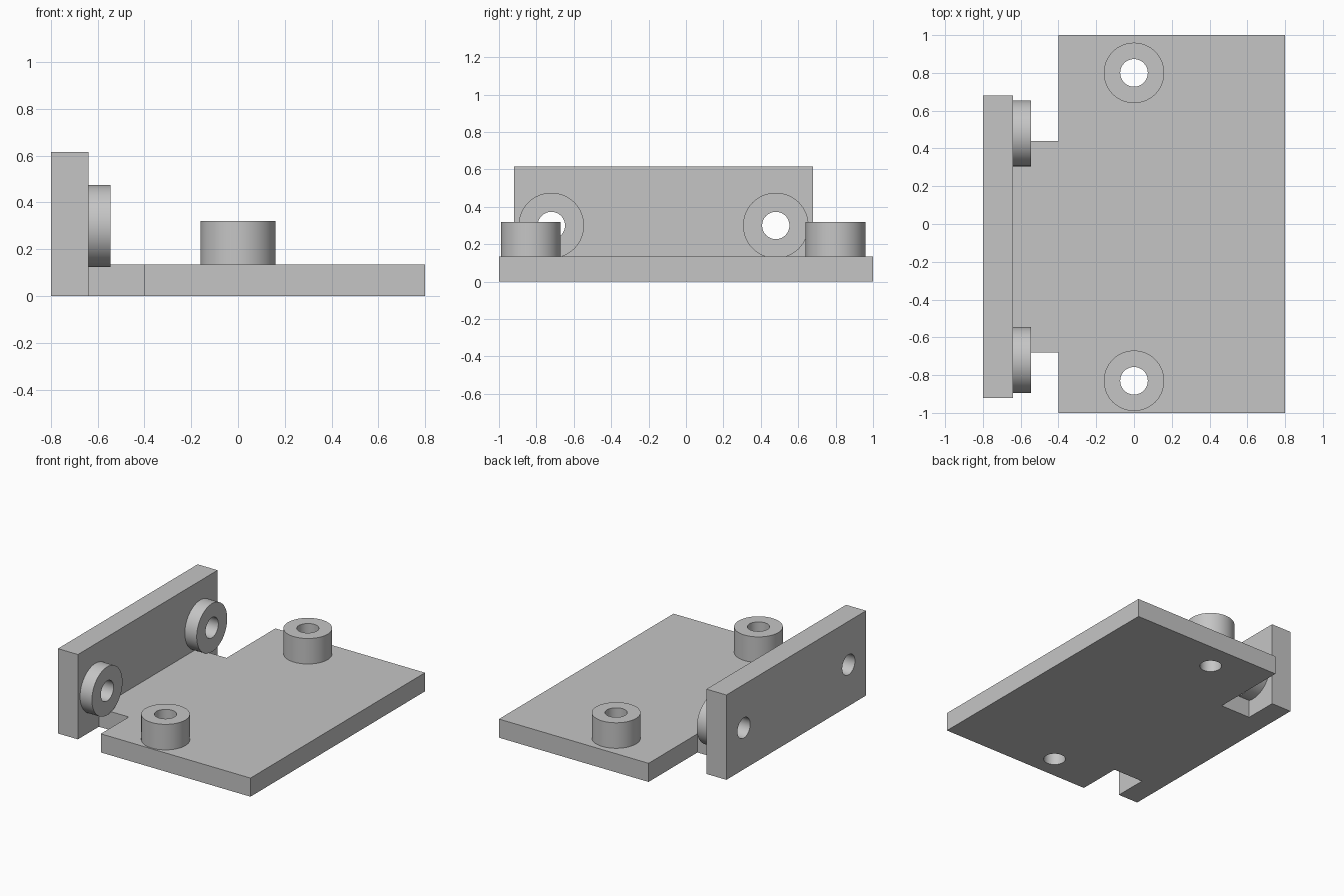
import bpy, bmesh, math
from mathutils import Matrix, Vector

default = bpy.data.objects.get("Cube")
if default:
    bpy.data.objects.remove(default, do_unlink=True)

grey = bpy.data.materials.new("plain_grey")
grey.use_nodes = True
colour = (0.56, 0.56, 0.56, 1)
grey.diffuse_color = colour
grey.node_tree.nodes["Principled BSDF"].inputs["Base Color"].default_value = colour

PLATE_TOP, BOSS_TOP = 0.135, 0.32
WALL_BACK, WALL_FACE, WALL_TOP = -0.8, -0.64, 0.615
HOLE = 0.073
SIDES = 64


def add_object(name, bm):
    bmesh.ops.recalc_face_normals(bm, faces=bm.faces)
    mesh = bpy.data.meshes.new(name)
    bm.to_mesh(mesh)
    bm.free()
    mesh.materials.append(grey)
    obj = bpy.data.objects.new(name, mesh)
    bpy.context.collection.objects.link(obj)
    return obj


def slab(name, outline, height):
    """Extrude a flat outline up from the ground."""
    bm = bmesh.new()
    face = bm.faces.new([bm.verts.new((x, y, 0)) for x, y in outline])
    top = bmesh.ops.extrude_face_region(bm, geom=[face])["geom"]
    verts = [v for v in top if isinstance(v, bmesh.types.BMVert)]
    bmesh.ops.translate(bm, verts=verts, vec=(0, 0, height))
    return add_object(name, bm)


def cylinder(name, start, end, radius):
    start, end = Vector(start), Vector(end)
    axis = end - start
    turn = axis.to_track_quat("Z", "Y").to_matrix().to_4x4()
    bm = bmesh.new()
    bmesh.ops.create_cone(bm, cap_ends=True, segments=SIDES, radius1=radius,
                          radius2=radius, depth=axis.length,
                          matrix=Matrix.Translation((start + end) / 2) @ turn)
    return add_object(name, bm)


def drill(obj, cutter):
    mod = obj.modifiers.new("hole", "BOOLEAN")
    mod.operation, mod.solver, mod.object = "DIFFERENCE", "EXACT", cutter
    bpy.context.view_layer.objects.active = obj
    bpy.ops.object.modifier_apply(modifier=mod.name)


# Base plate with the narrower tongue that meets the wall
base = slab("base_plate", [(0.8, -1), (0.8, 1), (-0.4, 1), (-0.4, 0.44),
                           (WALL_FACE, 0.44), (WALL_FACE, -0.68),
                           (-0.4, -0.68), (-0.4, -1)], PLATE_TOP)

# Upright wall
wall = slab("upright_wall", [(WALL_BACK, -0.92), (WALL_FACE, -0.92),
                             (WALL_FACE, 0.68), (WALL_BACK, 0.68)], WALL_TOP)
parts = [base, wall]

# Standing bosses on the plate, drilled through
for side, y in (("front", -0.83), ("back", 0.8)):
    boss = cylinder(side + "_plate_boss", (0, y, PLATE_TOP), (0, y, BOSS_TOP), 0.16)
    cutter = cylinder("hole_cutter", (0, y, -0.2), (0, y, 0.6), HOLE)
    drill(base, cutter)
    drill(boss, cutter)
    bpy.data.objects.remove(cutter, do_unlink=True)
    parts.append(boss)

# Short bosses on the inner wall face, drilled through
for side, y in (("front", -0.72), ("back", 0.48)):
    z = 0.3
    boss = cylinder(side + "_wall_boss", (WALL_FACE, y, z), (-0.545, y, z), 0.175)
    cutter = cylinder("hole_cutter", (-1, y, z), (-0.3, y, z), HOLE)
    drill(wall, cutter)
    drill(boss, cutter)
    bpy.data.objects.remove(cutter, do_unlink=True)
    parts.append(boss)

# Smooth the round sides, keep the edges sharp
bpy.ops.object.select_all(action="DESELECT")
for obj in parts:
    obj.select_set(True)
bpy.context.view_layer.objects.active = base
bpy.ops.object.shade_smooth_by_angle(angle=math.radians(30))
